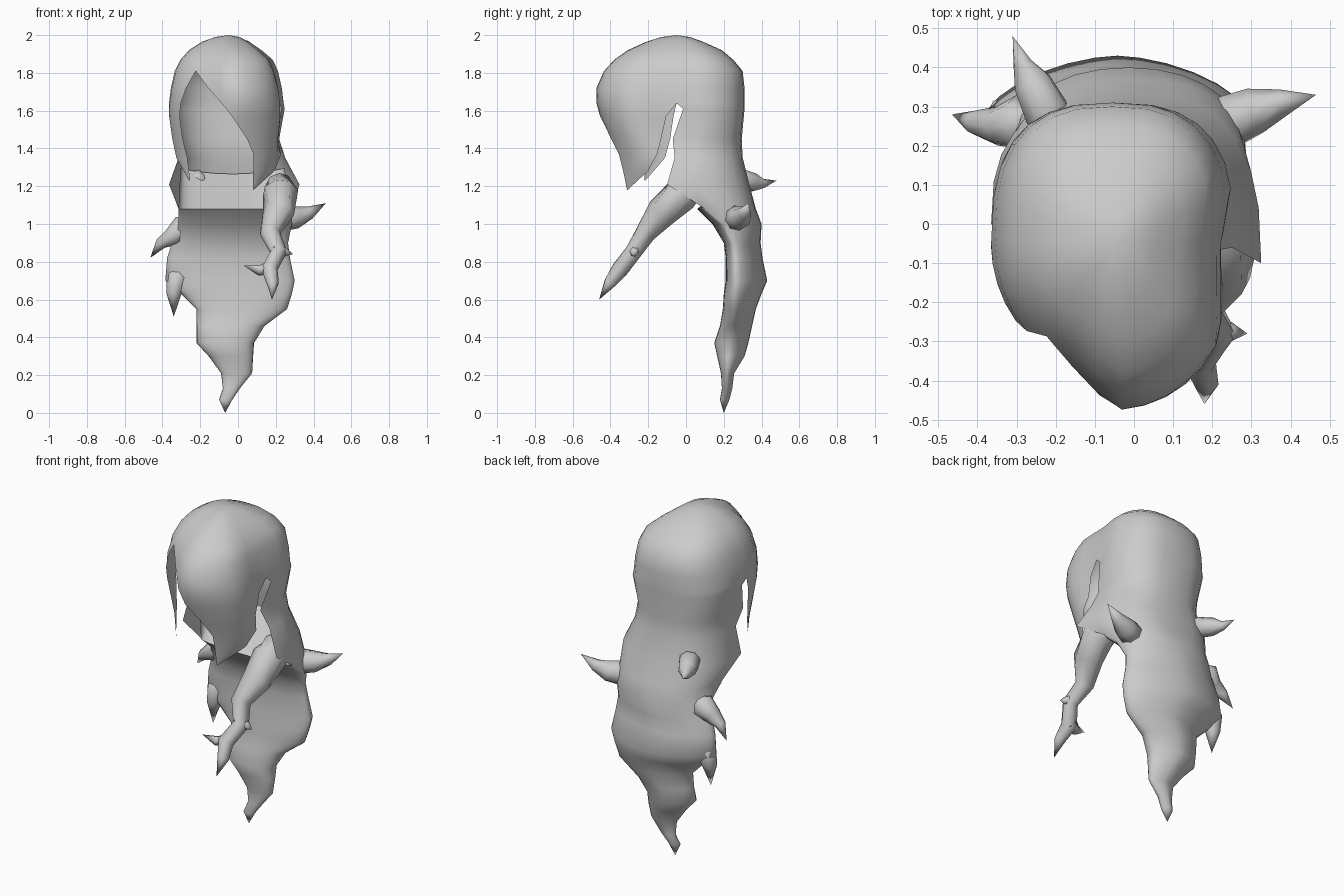
import bpy, bmesh, math
from mathutils import Vector

cube = bpy.data.objects.get("Cube")
if cube:
    bpy.data.objects.remove(cube, do_unlink=True)

mat = bpy.data.materials.new("hair_grey")
mat.use_nodes = True
GREY = (0.6, 0.6, 0.6, 1.0)
mat.diffuse_color = GREY
mat.node_tree.nodes["Principled BSDF"].inputs["Base Color"].default_value = GREY


def finish(name, bm, angle=60):
    bmesh.ops.remove_doubles(bm, verts=bm.verts, dist=0.0005)
    bmesh.ops.recalc_face_normals(bm, faces=bm.faces)
    me = bpy.data.meshes.new(name)
    bm.to_mesh(me)
    bm.free()
    me.materials.append(mat)
    ob = bpy.data.objects.new(name, me)
    bpy.context.collection.objects.link(ob)
    bpy.ops.object.select_all(action='DESELECT')
    bpy.context.view_layer.objects.active = ob
    ob.select_set(True)
    bpy.ops.object.shade_smooth_by_angle(angle=math.radians(angle))


def loft(bm, rows, closed=False):
    """Skin rows of points with faces."""
    vs = [[bm.verts.new(p) for p in r] for r in rows]
    n = len(vs[0])
    for a, b in zip(vs, vs[1:]):
        for i in range(n if closed else n - 1):
            j = (i + 1) % n
            bm.faces.new((a[i], a[j], b[j], b[i]))


def lock(name, path, radii, sides=8):
    """Tapered pointed strand along a path."""
    pts = [Vector(p) for p in path]
    bm = bmesh.new()
    rows = []
    for i, (p, r) in enumerate(zip(pts, radii)):
        d = pts[min(i + 1, len(pts) - 1)] - pts[max(i - 1, 0)]
        side = d.cross(Vector((0.13, 1, 0.2))).normalized()
        up = side.cross(d).normalized()
        rows.append([p + side * r * math.cos(k * math.tau / sides)
                     + up * r * math.sin(k * math.tau / sides)
                     for k in range(sides)])
    loft(bm, rows, closed=True)
    finish(name, bm)


# Head outline: z, x min, x max, y front, y back
HEAD = [
    (1.18, -0.33, 0.18, -0.36, 0.31), (1.32, -0.33, 0.225, -0.37, 0.30),
    (1.45, -0.35, 0.25, -0.41, 0.30), (1.55, -0.365, 0.26, -0.45, 0.31),
    (1.64, -0.365, 0.255, -0.475, 0.31), (1.72, -0.355, 0.245, -0.475, 0.31),
    (1.81, -0.335, 0.225, -0.435, 0.30), (1.87, -0.305, 0.20, -0.38, 0.25),
    (1.92, -0.26, 0.14, -0.31, 0.19), (1.965, -0.19, 0.07, -0.21, 0.09),
    (1.99, -0.12, 0.01, -0.13, 0.02),
]
CY = -0.05


def outline(z):
    for a, b in zip(HEAD, HEAD[1:]):
        if z <= b[0]:
            f = (z - a[0]) / (b[0] - a[0])
            return [p + (q - p) * f for p, q in zip(a[1:], b[1:])]


def temple(x, y, z):
    """Shallow hollow at the left temple."""
    if z > 1.4:
        x -= 0.045 * max(0, 1 - abs(y + 0.1) / 0.2) * min(1, max(0, x / 0.2))
    return (x, y, z)


def rear(z, x0, x1, yl, yr, yb, deg, e=0.75):
    """Rear half outline, 180 to 360 degrees, from side edge yr (-x) to yl (+x)."""
    t = math.radians(deg)
    c, s = math.cos(t), abs(math.sin(t))
    u = math.copysign(abs(c) ** e, c)
    yf = yr + (yl - yr) * (u + 1) / 2
    return temple((x0 + x1) / 2 + (x1 - x0) / 2 * u, yf + (yb - yf) * s ** e, z)


def head(deg, z):
    """Point on the head; the front half runs 0 to 180 degrees from +x to -x."""
    x0, x1, yf, yb = outline(z)
    if deg > 180:
        return rear(z, x0, x1, CY, CY, yb, deg)
    c, s = math.cos(math.radians(deg)), max(0, math.sin(math.radians(deg)))
    # Full on the left, flattened towards the parting on the right
    v = s ** 0.75 if c > 0 else s * (1 - 0.23 * math.sin(math.pi / 2 * min(1, -c / 0.45)))
    return temple((x0 + x1) / 2 + (x1 - x0) / 2 * c, CY - (CY - yf) * v, z)


def span(a, b, n):
    return [a + (b - a) * i / n for i in range(n + 1)]


NF, NS, NB = 9, 4, 14
REAR = span(180, 360, NB)
bm = bmesh.new()

# Crown
ring = span(0, 127, NF)[:-1] + span(127, 180, NS)[:-1] + REAR[:-1]
rows = [[head(t, z) for t in ring] for z in (1.81, 1.87, 1.92, 1.965, 1.99)]
rows.append([(-0.05, -0.05, 2.0)] * len(ring))
loft(bm, rows, closed=True)

# Swept fringe and the thin strand past the parting: z, start and end angles
FRINGE = [(1.81, 0, 127), (1.72, 0, 110), (1.64, 0, 96), (1.57, 4, 86),
          (1.45, 8, 71), (1.37, 12, 62), (1.28, 22, 59), (1.18, 52, 53)]
STRAND = [(1.81, 127, 180), (1.72, 137, 180), (1.64, 143, 180), (1.57, 145, 177),
          (1.45, 144, 173), (1.35, 140, 166), (1.23, 135, 137)]
for table, n in ((FRINGE, NF), (STRAND, NS)):
    loft(bm, [[head(t, z) for t in span(a, b, n)] for z, a, b in table])

# Long rear mane below the nape: z, x min, x max, y min, y side, y max
MANE = [
    (1.08, -0.315, 0.29, 0.06, 0.10, 0.37), (1.0, -0.315, 0.285, 0.14, 0.20, 0.40),
    (0.9, -0.35, 0.265, 0.20, 0.25, 0.395), (0.82, -0.375, 0.275, 0.21, 0.26, 0.405),
    (0.7, -0.385, 0.30, 0.21, 0.265, 0.43), (0.63, -0.30, 0.285, 0.20, 0.26, 0.40),
    (0.55, -0.22, 0.26, 0.195, 0.255, 0.37), (0.46, -0.22, 0.14, 0.18, 0.25, 0.35),
    (0.37, -0.22, 0.085, 0.15, 0.235, 0.33), (0.30, -0.155, 0.08, 0.165, 0.23, 0.31),
    (0.21, -0.09, 0.075, 0.185, 0.22, 0.255), (0.13, -0.08, 0.01, 0.19, 0.22, 0.245),
    (0.07, -0.10, -0.03, 0.18, 0.20, 0.23), (0.0, -0.068, -0.068, 0.20, 0.20, 0.20),
]


def mane_half(row, back):
    z, x0, x1, y0, ym, y1 = row
    if back:
        e = 0.75 if z > 1.05 else 0.95 if z > 0.95 else 1.2
        return [rear(z, x0, x1, ym, ym, y1, t, e) for t in REAR]
    return [rear(z, x0, x1, ym, ym, y0, t, 0.9) for t in REAR[::-1]]


loft(bm, [mane_half(r, True) + mane_half(r, False)[1:-1] for r in MANE], closed=True)

# Rear sheet joining crown and mane, front edges set back for the ear slots:
# z, x min, x max, left edge y, right edge y, y back
SHEET = [(z, *outline(z)[:2], CY, CY, outline(z)[3]) for z in (1.81, 1.72, 1.64)]
SHEET += [(1.61, -0.36, 0.255, -0.015, -0.015, 0.31),
          (1.45, -0.335, 0.235, -0.07, -0.06, 0.295),
          (1.35, -0.315, 0.25, -0.06, -0.02, 0.30),
          (1.21, -0.365, 0.325, -0.10, 0.0, 0.335)]
loft(bm, [[rear(*r, t) for t in REAR] for r in SHEET] + [mane_half(MANE[0], True)])

# Nape slope from the mane's front ridge back to the inside of the sheet
nape = []
for t in REAR[::-1]:
    x, y, z = rear(1.265, -0.305, 0.245, 0.07, 0.07, 0.295, t)
    nape.append((x, y, z + 0.4 * (x + 0.03) ** 2))
loft(bm, [mane_half(MANE[0], False), nape])
finish("hair_cap_and_mane", bm)

# Wavy lock falling forward on the left
lock("front_lock",
     [(0.19, 0.13, 1.25), (0.215, 0.06, 1.21), (0.225, -0.02, 1.16), (0.215, -0.13, 1.06),
      (0.17, -0.215, 0.95), (0.215, -0.28, 0.85), (0.165, -0.35, 0.76),
      (0.185, -0.405, 0.685), (0.18, -0.46, 0.60)],
     [0.0, 0.07, 0.097, 0.083, 0.055, 0.045, 0.045, 0.032, 0.0])
lock("front_lock_inner_tip",
     [(0.18, -0.33, 0.77), (0.11, -0.36, 0.755), (0.03, -0.38, 0.78)], [0.04, 0.028, 0.0], 6)
lock("front_lock_outer_tip",
     [(0.19, -0.27, 0.87), (0.25, -0.275, 0.85), (0.29, -0.28, 0.84)], [0.04, 0.025, 0.0], 6)

# Flicked-out tips, rooted inside the mane
lock("left_flick", [(0.15, 0.24, 1.03), (0.24, 0.26, 1.03), (0.31, 0.29, 1.035),
                    (0.38, 0.31, 1.06), (0.465, 0.33, 1.11)], [0.0, 0.07, 0.06, 0.035, 0.0])
lock("right_flick", [(-0.22, 0.27, 1.02), (-0.29, 0.26, 0.98), (-0.35, 0.25, 0.93),
                     (-0.41, 0.26, 0.895), (-0.465, 0.28, 0.82)], [0.0, 0.07, 0.05, 0.03, 0.0])
lock("back_flick", [(-0.18, 0.20, 1.25), (-0.22, 0.28, 1.235), (-0.26, 0.36, 1.22),
                    (-0.285, 0.41, 1.215), (-0.31, 0.48, 1.23)], [0.0, 0.06, 0.05, 0.025, 0.0])
lock("right_lower_tip", [(-0.28, 0.29, 0.80), (-0.32, 0.27, 0.72), (-0.34, 0.26, 0.63),
                         (-0.34, 0.25, 0.51)], [0.0, 0.06, 0.04, 0.0])
